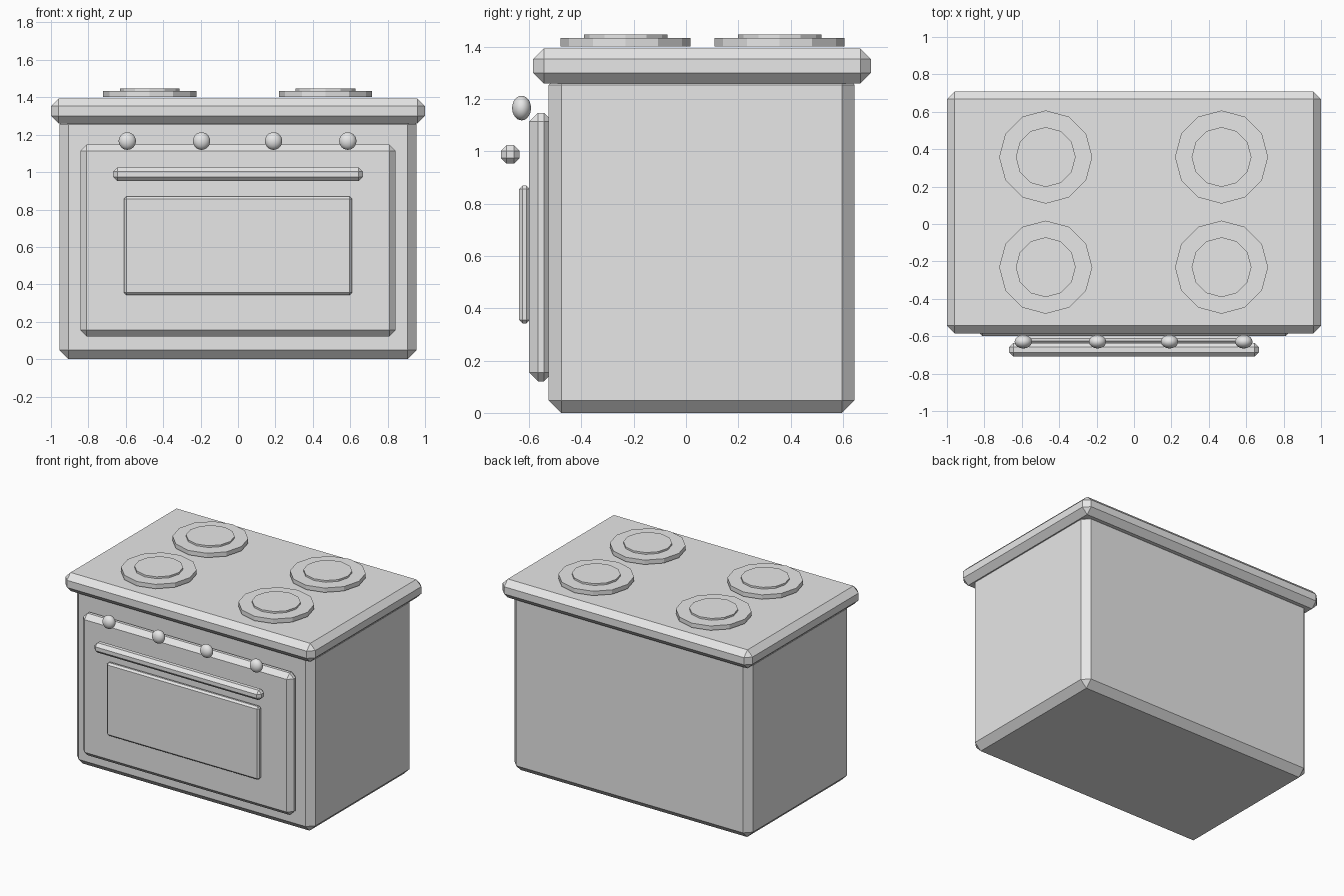
import bpy

old = bpy.data.objects.get("Cube")
if old:
    bpy.data.objects.remove(old, do_unlink=True)

# One flat colour for the whole stove
grey = bpy.data.materials.new("light_grey")
grey.use_nodes = True
colour = (0.8, 0.8, 0.8, 1)
grey.diffuse_color = colour
for node in grey.node_tree.nodes:
    if node.type == 'BSDF_PRINCIPLED':
        node.inputs["Base Color"].default_value = colour


def finish(name):
    ob = bpy.context.object
    ob.name = name
    ob.data.materials.append(grey)
    return ob


def chamfered_box(name, x, y, z, chamfer):
    """Box spanning the given (min, max) ranges with one-step chamfered edges."""
    spans = (x, y, z)
    bpy.ops.mesh.primitive_cube_add(size=1, location=[(a + b) / 2 for a, b in spans])
    ob = finish(name)
    ob.scale = [b - a for a, b in spans]
    bpy.ops.object.transform_apply(location=False, rotation=False, scale=True)
    bevel = ob.modifiers.new("chamfer", 'BEVEL')
    bevel.width = chamfer
    bevel.segments = 1
    return ob


def disc(name, x, y, radius, low, high):
    bpy.ops.mesh.primitive_cylinder_add(vertices=12, radius=radius, depth=high - low,
                                        location=(x, y, (low + high) / 2))
    return finish(name)


# Body, worktop and oven door
chamfered_box("oven_body", (-0.955, 0.955), (-0.525, 0.645), (0, 1.303), 0.048)
chamfered_box("worktop", (-1, 1), (-0.585, 0.708), (1.26, 1.394), 0.041)
chamfered_box("oven_door", (-0.843, 0.843), (-0.6, -0.51), (0.121, 1.148), 0.034)
chamfered_box("door_window", (-0.61, 0.61), (-0.638, -0.598), (0.342, 0.87), 0.013)
chamfered_box("door_handle", (-0.667, 0.667), (-0.708, -0.636), (0.953, 1.024), 0.022)

# Control knobs
for i, x in enumerate((-0.592, -0.195, 0.19, 0.587)):
    bpy.ops.mesh.primitive_uv_sphere_add(segments=32, ring_count=16, radius=1,
                                         location=(x, -0.629, 1.166))
    knob = finish(f"control_knob_{i + 1}")
    knob.scale = (0.046, 0.036, 0.047)
    bpy.ops.object.transform_apply(location=False, rotation=False, scale=True)
    bpy.ops.object.shade_smooth()

# Hot plates, each a wide ring with a smaller raised centre
for side, x in (("right", -0.472), ("left", 0.468)):
    for row, y in (("front", -0.231), ("back", 0.358)):
        disc(f"{row}_{side}_hot_plate", x, y, 0.249, 1.402, 1.434)
        disc(f"{row}_{side}_plate_centre", x, y, 0.16, 1.41, 1.447)
